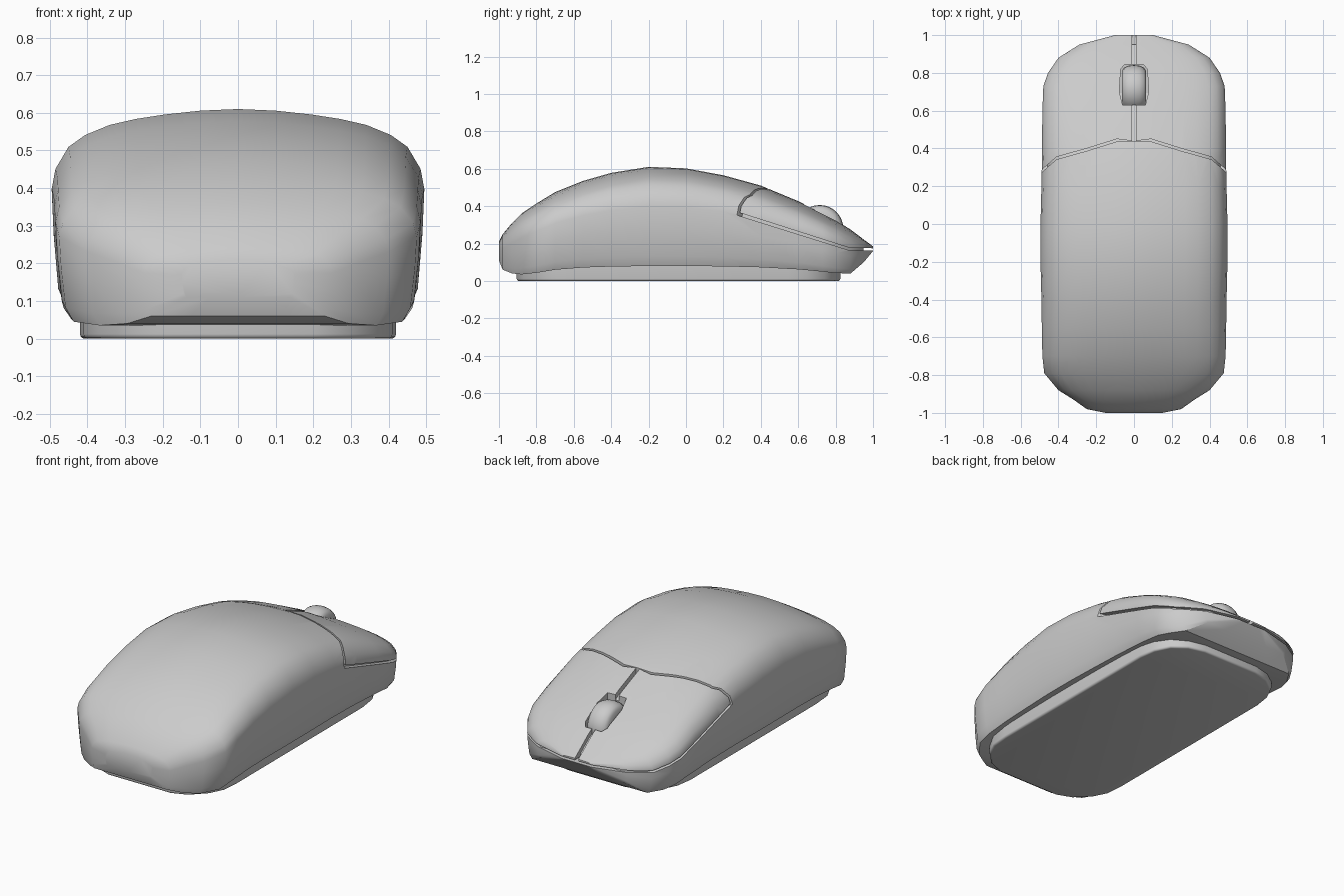
import bpy, bmesh, math
from mathutils import Vector

if "Cube" in bpy.data.objects:
    bpy.data.objects.remove(bpy.data.objects["Cube"])

# Lengthwise stations: y, half width, top z, bottom z
STATIONS = [(-1, .15, .21, .11), (-.98, .25, .25, .06), (-.93, .32, .31, .04),
            (-.88, .40, .36, .035), (-.79, .475, .42, .045), (-.7, .485, .475, .06),
            (-.55, .488, .535, .072), (-.4, .49, .578, .077), (-.2, .495, .61, .08),
            (0, .495, .602, .08), (.2, .49, .565, .078), (.4, .487, .51, .073),
            (.6, .485, .427, .062), (.73, .48, .36, .05), (.8, .455, .325, .042),
            (.88, .40, .275, .04), (.95, .29, .222, .10), (1, .10, .185, .16)]
# Half cross-section, normalised to width and height
SECTION = [(0, 1), (.2, .992), (.39, .973), (.55, .95), (.69, .92), (.82, .87), (.91, .81),
           (.98, .70), (1, .6), (.99, .38), (.965, .1), (.92, 0), (.5, 0), (0, 0)]
GAP = .013


def finish(name, bm):
    bmesh.ops.recalc_face_normals(bm, faces=bm.faces)
    mesh = bpy.data.meshes.new(name)
    bm.to_mesh(mesh)
    bm.free()
    ob = bpy.data.objects.new(name, mesh)
    bpy.context.collection.objects.link(ob)
    return ob


def loft(name, inset=0, stations=STATIONS):
    bm = bmesh.new()
    ring = SECTION + [(-u, v) for u, v in SECTION[-2:0:-1]]
    rows = []
    for y, w, t, b in stations:
        w, t, b = w - inset, t - inset, b + inset
        rows.append([bm.verts.new((u * w, y, b + v * (t - b))) for u, v in ring])
    n = len(ring)
    for a, c in zip(rows, rows[1:]):
        for i in range(n):
            bm.faces.new((a[i], a[(i + 1) % n], c[(i + 1) % n], c[i]))
    bm.faces.new(rows[0])
    bm.faces.new(rows[-1])
    return finish(name, bm)


def prism(name, pts, axis, lo, hi):
    """Extrude a polygon along x (points are y,z) or z (points are x,y)."""
    bm = bmesh.new()
    place = (lambda p, d: (d, *p)) if axis == 'x' else (lambda p, d: (*p, d))
    a = [bm.verts.new(place(p, lo)) for p in pts]
    b = [bm.verts.new(place(p, hi)) for p in pts]
    bm.faces.new(a)
    bm.faces.new(b)
    for i in range(len(pts)):
        j = (i + 1) % len(pts)
        bm.faces.new((a[i], a[j], b[j], b[i]))
    return finish(name, bm)


def boolean(ob, tool, op):
    m = ob.modifiers.new("cut", 'BOOLEAN')
    m.object, m.operation, m.solver = tool, op, 'EXACT'
    bpy.context.view_layer.objects.active = ob
    bpy.ops.object.modifier_apply(modifier=m.name)
    bpy.data.objects.remove(tool)


def smooth(ob, angle=35):
    bpy.ops.object.select_all(action='DESELECT')
    ob.select_set(True)
    bpy.context.view_layer.objects.active = ob
    bpy.ops.object.shade_smooth_by_angle(angle=math.radians(angle))


def wedge(g):
    pts = [(.27, .37), (.87, .178), (1.1, .172), (1.1, .9), (.27, .9)]
    return prism("wedge", [(y - (g if y < .5 else 0), z - (g if z < .5 else 0))
                           for y, z in pts], 'x', -.7, .7)


BACK_SEAM = [(.09, .45), (.25, .40), (.41, .355), (.485, .29), (.6, .19)]


def slot():
    half = [(.05, .845), (.07, .82), (.078, .70), (.06, .63)]
    return prism("slot", half + [(-x, y) for x, y in half[::-1]], 'z', .22, .9)


# Main shell with a pocket for the buttons
shell = loft("shell")
half = [(x, y - GAP) for x, y in BACK_SEAM]
pocket = prism("pocket", [(-.6, 1.2), (.6, 1.2)] + half[::-1] + [(-x, y) for x, y in half],
               'z', -.2, 1)
boolean(pocket, wedge(GAP), 'INTERSECT')
boolean(shell, pocket, 'DIFFERENCE')
smooth(shell)

# Inner core that closes the bottom of the seams
core = loft("inner_core", .03, [s for s in STATIONS if -.9 < s[0] < .96])
boolean(core, slot(), 'DIFFERENCE')
smooth(core)

# Left and right buttons
for name, s in (("right_button", 1), ("left_button", -1)):
    button = loft(name)
    plan = [(.011, 1.2), (.6, 1.2)] + BACK_SEAM[::-1] + [(.011, .44)]
    area = prism("area", [(s * x, y) for x, y in plan], 'z', -.2, 1)
    boolean(area, wedge(0), 'INTERSECT')
    boolean(button, area, 'INTERSECT')
    boolean(button, slot(), 'DIFFERENCE')
    smooth(button)

# Scroll wheel: rounded disc turned about the x axis
bm = bmesh.new()
profile = [(-.064, .05), (-.064, .095), (-.052, .113), (-.028, .123), (0, .126),
           (.028, .123), (.052, .113), (.064, .095), (.064, .05)]
N = 32
rings = [[bm.verts.new((x, .715 + r * math.cos(k * math.tau / N), .28 + r * math.sin(k * math.tau / N)))
          for k in range(N)] for x, r in profile]
for a, b in zip(rings, rings[1:]):
    for k in range(N):
        bm.faces.new((a[k], a[(k + 1) % N], b[(k + 1) % N], b[k]))
bm.faces.new(rings[0])
bm.faces.new(rings[-1])
smooth(finish("scroll_wheel", bm), 45)

# Base plate with a softened lower edge
side = [(.2, -.905), (.29, -.87), (.37, -.79), (.41, -.71), (.42, -.6),
        (.42, .55), (.405, .65), (.36, .74), (.28, .80), (.18, .825)]
base = prism("base_plate", side + [(-x, y) for x, y in side[::-1]], 'z', 0, .12)
bm = bmesh.new()
bm.from_mesh(base.data)
low = [e for e in bm.edges if all(v.co.z < .01 for v in e.verts)]
bmesh.ops.bevel(bm, geom=low, offset=.012, segments=3, affect='EDGES', profile=.5)
bm.to_mesh(base.data)
bm.free()
smooth(base)
